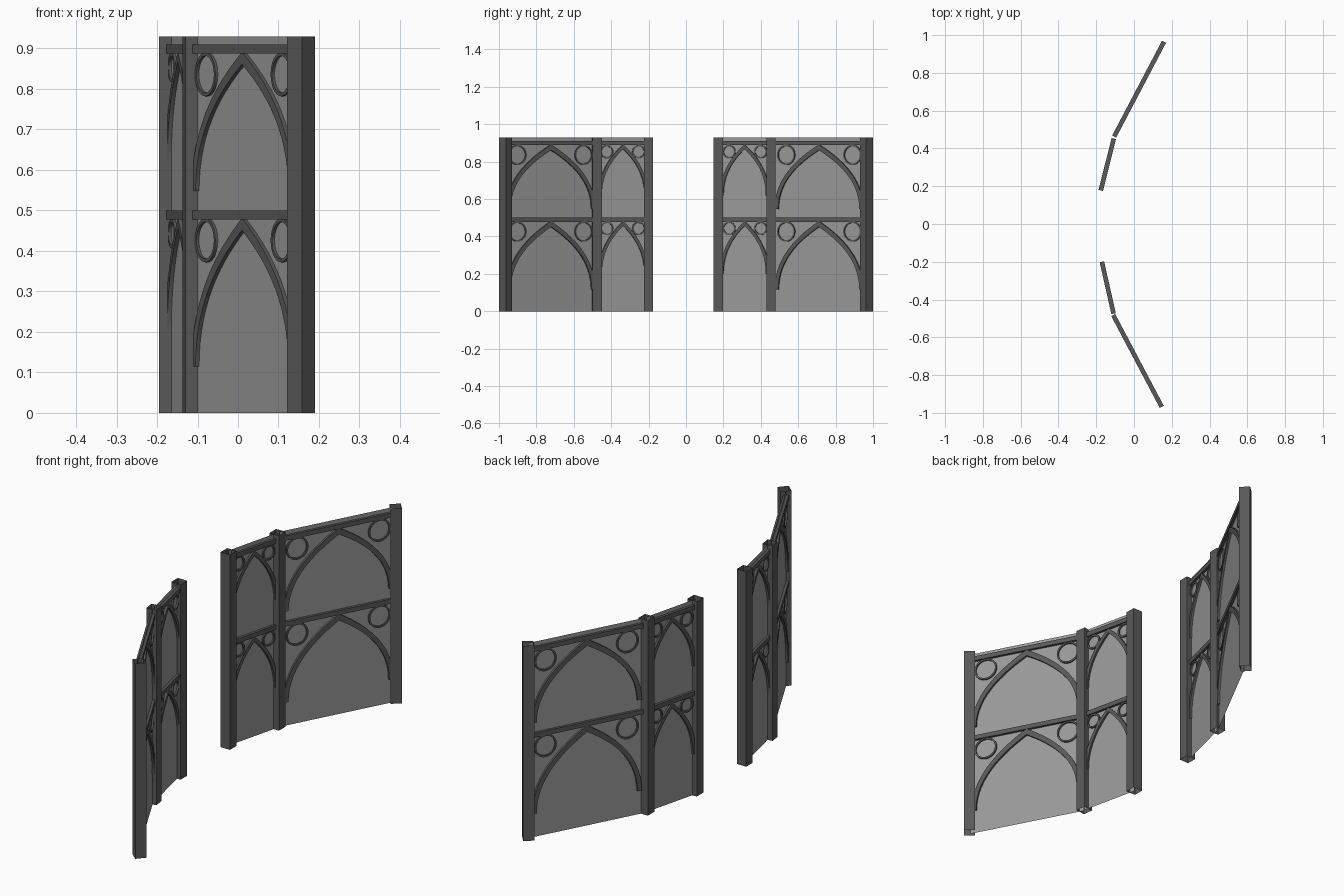
import bpy, bmesh
from math import sin, cos, pi, radians, atan2, hypot
from mathutils import Matrix, Vector

if "Cube" in bpy.data.objects:
    bpy.data.objects.remove(bpy.data.objects["Cube"])

TOP = 0.93


def material(name, g):
    m = bpy.data.materials.new(name)
    m.diffuse_color = (g, g, g, 1)
    m.use_nodes = True
    m.node_tree.nodes["Principled BSDF"].inputs["Base Color"].default_value = m.diffuse_color
    return m


FRAME = material("dark_frame", 0.1)
PANE = material("pane_grey", 0.32)


def finish(name, bm, mat, matrix):
    me = bpy.data.meshes.new(name)
    bm.to_mesh(me)
    bm.free()
    ob = bpy.data.objects.new(name, me)
    bpy.context.collection.objects.link(ob)
    ob.data.materials.append(mat)
    ob.matrix_world = matrix


def strip(name, outer, inner, depth, closed, matrix):
    """Flat bar between two outlines in the local XZ plane, thickened along Y."""
    bm = bmesh.new()
    h = depth / 2
    rings = [[bm.verts.new((p[0], y, p[1])) for p, y in
              ((o, -h), (i, -h), (i, h), (o, h))] for o, i in zip(outer, inner)]
    n = len(rings)
    for k in range(n if closed else n - 1):
        a, b = rings[k], rings[(k + 1) % n]
        for j in range(4):
            m = (j + 1) % 4
            bm.faces.new((a[j], a[m], b[m], b[j]))
    if not closed:
        bm.faces.new(rings[0])
        bm.faces.new(rings[-1][::-1])
    bmesh.ops.recalc_face_normals(bm, faces=bm.faces)
    finish(name, bm, FRAME, matrix)


def arch_curve(w, h, z0, n=14):
    """Pointed arch: a half profile mirrored about its apex."""
    p = [Vector(v) for v in ((w, 0), (w, .45 * h), (.55 * w, .76 * h), (0, h))]
    half = []
    for i in range(n + 1):
        t = i / n
        s = 1 - t
        q = p[0] * s**3 + p[1] * 3 * s * s * t + p[2] * 3 * s * t * t + p[3] * t**3
        half.append((q.x, q.y + z0))
    return half + [(-x, z) for x, z in half[-2::-1]]


def circle(cx, cz, r, n=32):
    return [(cx + r * cos(2 * pi * i / n), cz + r * sin(2 * pi * i / n)) for i in range(n)]


def post(name, x, y, turn):
    # open-ended square tube
    bm = bmesh.new()
    bmesh.ops.create_cube(bm, size=1)
    bmesh.ops.scale(bm, vec=(.049, .049, TOP), verts=bm.verts)
    bmesh.ops.translate(bm, vec=(0, 0, TOP / 2), verts=bm.verts)
    bmesh.ops.delete(bm, geom=[f for f in bm.faces if abs(f.normal.z) > .5],
                     context='FACES_ONLY')
    finish(name, bm, FRAME, Matrix.Translation((x, y, 0)) @ Matrix.Rotation(radians(turn), 4, 'Z'))


def panel(side, size, a, b, w, spring, thick, ring):
    mx = Matrix.Translation(((a[0] + b[0]) / 2, (a[1] + b[1]) / 2, 0)) @ \
        Matrix.Rotation(atan2(b[1] - a[1], b[0] - a[0]), 4, 'Z')
    L = hypot(b[0] - a[0], b[1] - a[1]) / 2
    name = f"{side}_{size}"
    # pane
    bm = bmesh.new()
    bm.faces.new([bm.verts.new(v) for v in
                  ((-L, 0, 0), (L, 0, 0), (L, 0, TOP), (-L, 0, TOP))])
    finish(name + "_pane", bm, PANE, mx)
    # rail, arch and two rings on each tier
    ru, drop, r = ring
    for tier, rail_z, z0 in (("lower", .478, spring[0]), ("upper", .888, spring[1])):
        strip(f"{name}_{tier}_rail", [(-L, rail_z + .022), (L, rail_z + .022)],
              [(-L, rail_z), (L, rail_z)], .024, False, mx)
        h = rail_z + .003 - z0
        strip(f"{name}_{tier}_arch", arch_curve(w, h, z0),
              arch_curve(w - thick * .7, h - thick, z0), .02, False, mx)
        for s in (-1, 1):
            c = (s * ru, rail_z - drop)
            strip(f"{name}_{tier}_ring", circle(*c, r), circle(*c, r - .008), .014, True, mx)


# wide and narrow bays of the two wings
wide = (.266, (.115, .548), .03, (.2, .052, .054))
narrow = (.134, (.2, .62), .024, (.087, .035, .036))
panel("front", "narrow", (-.17, -.2), (-.108, -.475), *narrow)
panel("front", "wide", (-.11, -.482), (.147, -.968), *wide)
panel("rear", "narrow", (-.176, .178), (-.107, .452), *narrow)
panel("rear", "wide", (-.105, .463), (.159, .965), *wide)

# posts
for name, x, y, turn in (("front_inner_post", -.17, -.2, 0),
                         ("front_middle_post", -.109, -.478, 8),
                         ("front_outer_post", .156, -.9655, 49),
                         ("rear_inner_post", -.17, .172, 0),
                         ("rear_middle_post", -.109, .454, 0),
                         ("rear_outer_post", .156, .9655, 41)):
    post(name, x, y, turn)
